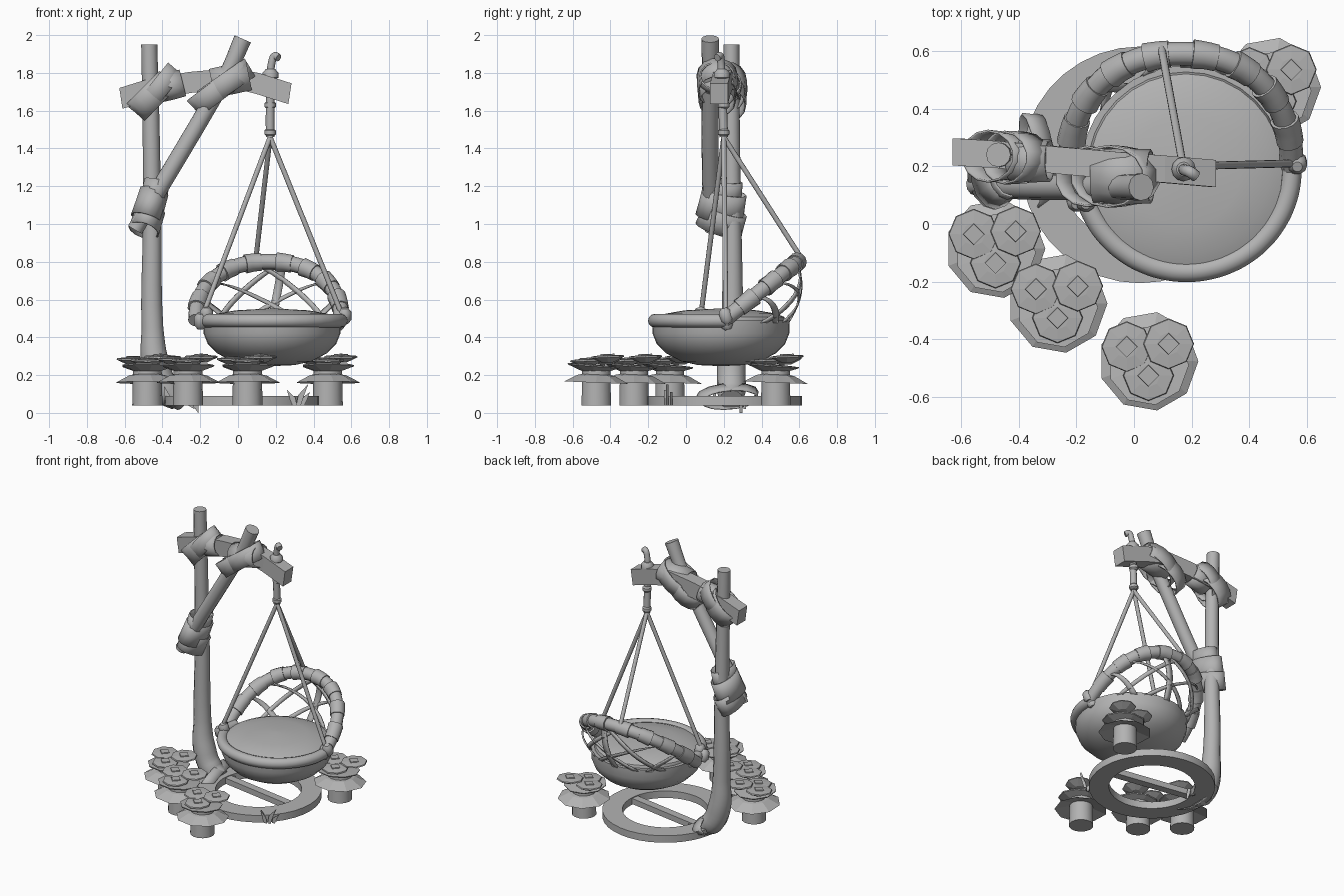
import bpy, bmesh, math
from math import sin, cos, pi, tau
from mathutils import Vector, Matrix

cube = bpy.data.objects.get("Cube")
if cube:
    bpy.data.objects.remove(cube)

grey = bpy.data.materials.new("plain_grey")
grey.use_nodes = True
grey.diffuse_color = (0.45, 0.45, 0.45, 1)
grey.node_tree.nodes["Principled BSDF"].inputs["Base Color"].default_value = (0.45, 0.45, 0.45, 1)


def activate(obj):
    bpy.ops.object.select_all(action='DESELECT')
    obj.select_set(True)
    bpy.context.view_layer.objects.active = obj


def finish(obj, smooth=True):
    obj.data.materials.clear()
    obj.data.materials.append(grey)
    if smooth:
        activate(obj)
        bpy.ops.object.shade_smooth_by_angle(angle=math.radians(40))
    return obj


def loft(name, loops, caps=True, closed=False, smooth=True, ring=True):
    """Skin a row of equal-length point loops."""
    bm = bmesh.new()
    rows = [[bm.verts.new(p) for p in loop] for loop in loops]
    pairs = list(zip(rows, rows[1:])) + ([(rows[-1], rows[0])] if closed else [])
    n = len(rows[0])
    for a, b in pairs:
        for i in range(n if ring else n - 1):
            j = (i + 1) % n
            bm.faces.new((a[i], a[j], b[j], b[i]))
    if caps and not closed:
        bm.faces.new(rows[0][::-1])
        bm.faces.new(rows[-1])
    bmesh.ops.recalc_face_normals(bm, faces=bm.faces)
    mesh = bpy.data.meshes.new(name)
    bm.to_mesh(mesh)
    bm.free()
    obj = bpy.data.objects.new(name, mesh)
    bpy.context.collection.objects.link(obj)
    return finish(obj, smooth)


def lathe(name, profile, center, n=32, tilt=0.0, closed=False, smooth=True):
    """Turn (radius, height) pairs about a vertical axis, then tip about x."""
    turn = Matrix.Rotation(tilt, 3, 'X')
    loops = [[Vector(center) + turn @ Vector((r * cos(tau * i / n), r * sin(tau * i / n), z))
              for i in range(n)] for r, z in profile]
    return loft(name, loops, closed=closed, smooth=smooth)


def tube(name, points, radius, radii=None):
    """Round rod through points, with optional radius factors."""
    curve = bpy.data.curves.new(name, 'CURVE')
    curve.dimensions = '3D'
    curve.bevel_depth = radius
    curve.bevel_resolution = 4
    curve.resolution_u = 5
    curve.use_fill_caps = True
    spline = curve.splines.new('BEZIER')
    spline.bezier_points.add(len(points) - 1)
    for i, (bp, p) in enumerate(zip(spline.bezier_points, points)):
        bp.co = p
        bp.handle_left_type = bp.handle_right_type = 'AUTO'
        bp.radius = radii[i] if radii else 1
    obj = bpy.data.objects.new(name, curve)
    bpy.context.collection.objects.link(obj)
    activate(obj)
    bpy.ops.object.convert(target='MESH')
    return finish(bpy.context.view_layer.objects.active)


def thicken(obj, amount):
    mod = obj.modifiers.new("thickness", 'SOLIDIFY')
    mod.thickness = amount
    mod.offset = 0


def band(name, center, axis, ry, rs, width, flare=1.0):
    """Elliptical cloth wrap: ry reaches along y, rs across it."""
    axis = Vector(axis).normalized()
    side = axis.cross(Vector((0, 1, 0))).normalized()
    depth = side.cross(axis)
    loops = []
    for k, f in ((-0.5, flare), (0, 1.03), (0.5, 1)):
        loops.append([Vector(center) + axis * width * k
                      + depth * ry * f * cos(tau * i / 14) + side * rs * f * sin(tau * i / 14)
                      for i in range(14)])
    thicken(loft(name, loops, caps=False), 0.008)


# Base ring with its cross bar
lathe("base_ring", [(.41, .04), (.41, .09), (.28, .09), (.28, .04)], (.02, .205, 0), 36, closed=True)
d, w = Vector((.29, -.05, 0)), Vector((.005, .027, 0))
c = Vector((.02, .205, 0))
loft("base_bar", [[c + e + Vector((0, 0, z)) for e in (-d - w, d - w, d + w, -d + w)]
                  for z in (.045, .085)], smooth=False)

# Post, diagonal brace and bent beam
tube("post", [(-.31, .24, .07), (-.38, .24, .12), (-.435, .24, .25), (-.453, .245, .45),
              (-.455, .245, 1), (-.46, .24, 1.5), (-.47, .24, 1.95)], .05,
     [1.25, 1.55, 1.5, 1.15, .97, .9, .85])
tube("brace", [(-.545, .14, .97), (-.39, .13, 1.23), (-.17, .128, 1.6), (-.05, .128, 1.81),
               (.025, .128, 1.98)], .045, [.95, 1, 1, .95, 1.05])
beam = [(-.62, .25, 1.665), (-.46, .24, 1.715), (-.25, .22, 1.75), (-.02, .2, 1.77),
        (.1, .19, 1.745), (.275, .175, 1.69)]
loft("beam", [[(x + z2 * .15 * (1 if x > 0 else -1), y + y2, z + z2) for y2, z2 in
               ((-.047, -.055), (.047, -.055), (.047, .055), (-.047, .055))]
              for x, y, z in beam], smooth=False)

# Cloth wraps at the joints
band("post_wrap_a", (-.46, .235, 1.675), (.7, 0, -.7), .08, .115, .13, 1.1)
band("post_wrap_b", (-.41, .23, 1.725), (.75, 0, -.6), .085, .12, .1, 1.05)
band("post_wrap_c", (-.36, .22, 1.73), (1, 0, .25), .07, .07, .14)
band("brace_wrap_a", (-.13, .165, 1.69), (.6, 0, -.8), .095, .125, .11, 1.08)
band("brace_wrap_b", (-.06, .165, 1.745), (.55, 0, -.8), .1, .145, .11, 1.05)
band("brace_wrap_c", (-.04, .165, 1.765), (1, 0, .2), .09, .075, .2)
band("lower_wrap_a", (-.465, .19, 1.1), (.3, .2, 1), .115, .075, .15, 1.08)
band("lower_wrap_b", (-.44, .19, 1.17), (.2, .1, 1), .1, .065, .12)
band("lower_wrap_c", (-.48, .19, 1.02), (.35, .35, 1), .115, .075, .12, 1.08)
band("foot_wrap", (-.33, .225, .085), (1, .2, -.5), .15, .055, .07, 1.1)

# Hanging cord with hook and knots
apex = Vector((.17, .2, 1.46))
tube("hanging_cord", [apex, (.17, .195, 1.6), (.172, .19, 1.78)], .023)
tube("cord_hook", [(.172, .19, 1.76), (.18, .185, 1.86), (.195, .18, 1.89), (.215, .165, 1.88)], .02)
lathe("top_knot", [(.025, -.03), (.042, -.015), (.042, .01), (.025, .03)], (.172, .19, 1.79), 12)
for z in (1.485, 1.63):
    lathe("cord_knot", [(.02, -.02), (.03, -.01), (.03, .01), (.02, .02)], (.17, .2, z), 12)

# Three ropes down to the seat, the side ones knotted around the rim
right_end, left_end = (-.183, .08, .525), (.55, .21, .52)
for name, end in (("right_rope", right_end), ("left_rope", left_end), ("back_rope", (.095, .61, .82))):
    tube(name, [apex, end], .0135)
for end in (right_end, left_end):
    for k in (-.016, .016):
        lathe("rope_knot", [(.018, -.045), (.034, -.025), (.034, .02), (.018, .04)],
              Vector(end) + Vector((k, 0, -.02 + k)), 10, tilt=.3)

# Bowl seat, cushion and the front half of the rim
mid = Vector((.18, .185, 0))
lathe("seat_bowl", [(.01, .248), (.12, .253), (.21, .273), (.29, .315), (.34, .365), (.362, .42),
                    (.364, .49), (.34, .49), (.32, .43)], mid, 36)
lathe("cushion", [(.335, .45), (.342, .49), (.335, .508), (.29, .526), (.19, .543), (.01, .553)], mid, 32)
tube("front_rim", [(.182 + .363 * cos(a), .19 + .355 * sin(a), .488)
                   for a in (pi * (.97 + i * 1.06 / 16) for i in range(17))], .036)


# Backrest hoop rising from the rim, with cuffs
def hoop(t):
    a = pi * t
    rise = abs(sin(a)) ** .9
    return Vector((.162 + math.copysign(.385 * abs(cos(a)) ** .9, cos(a)), .2 + .39 * rise, .49 + .31 * rise))


tube("backrest_hoop", [hoop(i / 16) for i in range(17)], .041)
for i in range(8):
    t = .09 + i * .117
    tube("hoop_cuff", [hoop(t - .033), hoop(t), hoop(t + .033)], .048, [.97, 1, 1.06])

# Woven ribbons between the bowl edge and the hoop
for a, b in ((.2, .55), (.36, .8), (.5, .45), (.64, .2), (.8, .45), (.3, .12), (.7, .88)):
    rows = []
    for i in range(11):
        s = i / 10
        t = a + (b - a) * s
        out = Vector((cos(pi * t), sin(pi * t), 0))
        p = (mid + out * .352 + Vector((0, 0, .47))).lerp(hoop(t), s) + out * .045 * sin(pi * s)
        across = Vector((-out.y, out.x, 0)) * .022
        rows.append([p - across, p + across])
    thicken(loft("backrest_ribbon", rows, caps=False, ring=False), .01)

# Flowers: stem, drooping collar, leafy saucer and three blossoms
for x, y in ((-.48, -.085), (-.265, -.275), (.05, -.475), (.475, .475)):
    lathe("flower_stem", [(.08, .04), (.076, .23)], (x, y, 0), 14)
    lathe("flower_collar", [(.173, -.018), (.1, .02), (.04, .033), (.04, .015), (.1, .0)],
          (x, y, .178), 9, -.04, closed=True, smooth=False)
    lathe("flower_saucer", [(.05, -.03), (.138, .003), (.14, .01), (.06, .014)],
          (x, y - .015, .243), 9, -.08, smooth=False)
    for dx, dy, z in ((-.075, .05, .28), (.07, .06, .292), (0, -.05, .272)):
        at = (x + dx, y + dy, z)
        lathe("blossom", [(.03, -.025), (.088, .002), (.085, .01), (.04, .014)], at, 8, .04, smooth=False)
        lathe("blossom_heart", [(.038, .012), (.036, .02)], at, 4, .04, smooth=False)

# Grass blades at the ring edge and the foot
for x, y, z, h, lean in ((.32, -.1, .04, .11, .05), (.3, -.11, .04, .08, -.04), (.34, -.08, .04, .07, .04),
                         (-.37, .15, .04, .1, -.02), (-.23, .29, .08, -.08, .02), (-.27, .31, .07, -.05, .04)):
    loft("grass_blade", [[(x - r + s, y - .006, zz), (x + r + s, y - .006, zz), (x + s, y + .008, zz)]
                         for r, s, zz in ((.012, 0, z), (.016, lean * .3, z + h * .5), (.001, lean, z + h))],
         smooth=False)
